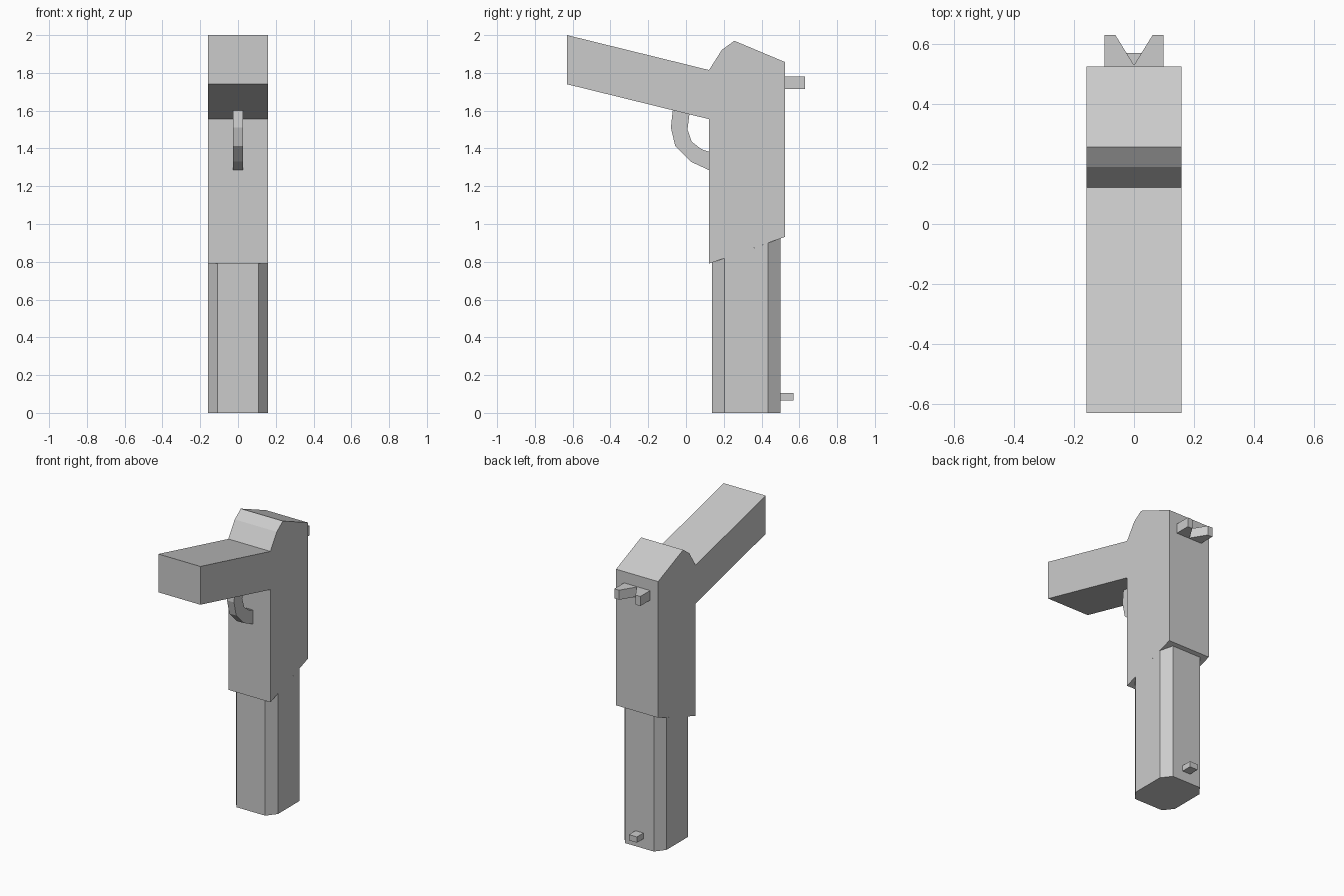
import bpy, bmesh

if "Cube" in bpy.data.objects:
    bpy.data.objects.remove(bpy.data.objects["Cube"])


def prism(name, outline, lo, hi):
    """Solid from an outline of 2D points; lo/hi map each point to 3D."""
    bm = bmesh.new()
    a = [bm.verts.new(lo(*p)) for p in outline]
    b = [bm.verts.new(hi(*p)) for p in outline]
    n = len(outline)
    bm.faces.new(a)
    bm.faces.new(b)
    for i in range(n):
        j = (i + 1) % n
        bm.faces.new((a[i], a[j], b[j], b[i]))
    bmesh.ops.recalc_face_normals(bm, faces=bm.faces)
    bmesh.ops.triangulate(bm, faces=[f for f in bm.faces if len(f.verts) > 4])
    bmesh.ops.recalc_face_normals(bm, faces=bm.faces)
    me = bpy.data.meshes.new(name)
    bm.to_mesh(me)
    bm.free()
    ob = bpy.data.objects.new(name, me)
    bpy.context.collection.objects.link(ob)
    return ob


def side_profile(name, yz, half_width):
    return prism(name, yz, lambda y, z: (-half_width, y, z),
                 lambda y, z: (half_width, y, z))


def plan_profile(name, xy, z0, z1):
    return prism(name, xy, lambda x, y: (x, y, z0), lambda x, y: (x, y, z1))


W = 0.158

# Grip and upper frame, with a slanted lower edge
side_profile("grip_and_frame", [
    (-0.63, 2.0), (0.122, 1.815), (0.19, 1.922), (0.256, 1.97),
    (0.525, 1.857), (0.525, 0.932), (0.122, 0.79), (0.122, 1.555),
    (-0.63, 1.74)], W)

# Chamfered barrel, its top cut to the frame's slanted edge
c = 0.108
right = [(c, 0.138), (W, 0.203), (W, 0.435), (c, 0.5)]
section = right + [(-x, y) for x, y in reversed(right)]
prism("barrel", section, lambda x, y: (x, y, 0),
      lambda x, y: (x, y, 0.79 + 0.352 * (y - 0.122)))

# Curved guard under the grip
side_profile("trigger_guard", [
    (-0.07, 1.602), (-0.08, 1.51), (-0.057, 1.412), (0.025, 1.33),
    (0.122, 1.285), (0.122, 1.382), (0.08, 1.397), (0.03, 1.436),
    (0.008, 1.50), (0.018, 1.581)], 0.026)

# Notched rear sight
plan_profile("rear_sight", [
    (-0.098, 0.525), (-0.098, 0.63), (-0.062, 0.63), (0, 0.53),
    (0.062, 0.63), (0.098, 0.63), (0.098, 0.525)], 1.715, 1.78)

# Small front sight near the muzzle
plan_profile("front_sight", [
    (-0.03, 0.5), (0.03, 0.5), (0.03, 0.57), (-0.03, 0.57)], 0.066, 0.105)
